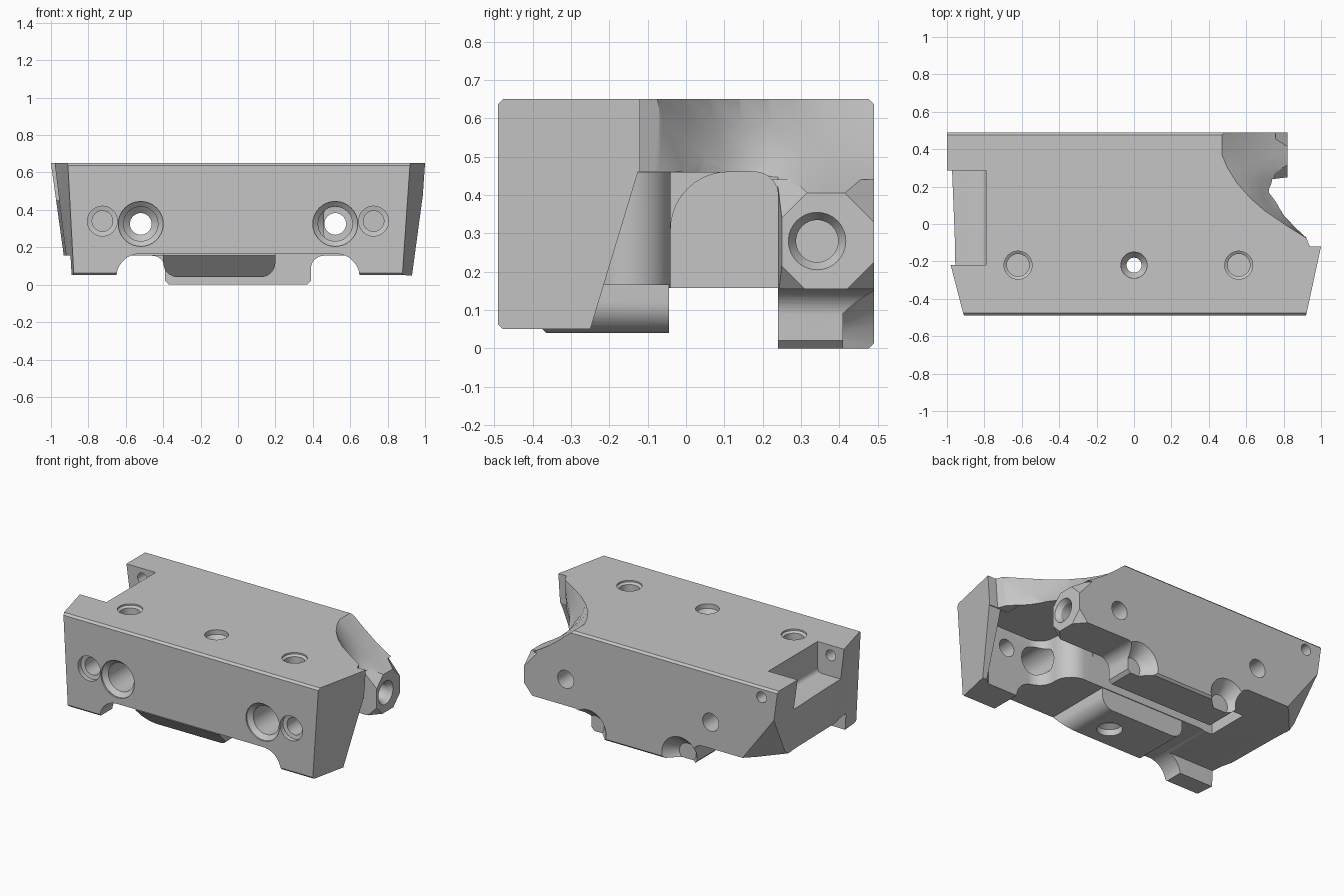
import bpy, bmesh, math
from mathutils import Vector

cube = bpy.data.objects.get("Cube")
if cube:
    bpy.data.objects.remove(cube, do_unlink=True)

grey = bpy.data.materials.new("machined_grey")
grey.use_nodes = True
grey.diffuse_color = (0.56, 0.56, 0.56, 1)
grey.node_tree.nodes["Principled BSDF"].inputs["Base Color"].default_value = grey.diffuse_color


def make(name, bm):
    bmesh.ops.recalc_face_normals(bm, faces=bm.faces[:])
    mesh = bpy.data.meshes.new(name)
    bm.to_mesh(mesh)
    bm.free()
    mesh.materials.append(grey)
    obj = bpy.data.objects.new(name, mesh)
    bpy.context.collection.objects.link(obj)
    return obj


def loft(name, sections):
    """Skin a row of closed sections and cap both ends."""
    bm = bmesh.new()
    rings = [[bm.verts.new(p) for p in s] for s in sections]
    n = len(rings[0])
    for a, b in zip(rings, rings[1:]):
        for i in range(n):
            j = (i + 1) % n
            bm.faces.new((a[i], a[j], b[j], b[i]))
    bm.faces.new(rings[0])
    bm.faces.new(rings[-1])
    bmesh.ops.triangulate(bm, faces=bm.faces[:])
    return make(name, bm)


def place(axis, p, t):
    a, b = p
    return {"x": (t, a, b), "y": (a, t, b), "z": (a, b, t)}[axis]


def prism(name, axis, profile, lo, hi):
    """Extrude a 2D profile along x, y or z."""
    return loft(name, [[place(axis, p, t) for p in profile] for t in (lo, hi)])


def arc(cx, cy, r, a0, a1, n=10):
    angles = [math.radians(a0 + (a1 - a0) * i / n) for i in range(n + 1)]
    return [(cx + r * math.cos(a), cy + r * math.sin(a)) for a in angles]


def rect(x0, x1, y0, y1):
    return [(x0, y0), (x1, y0), (x1, y1), (x0, y1)]


def volume(mesh):
    bm = bmesh.new()
    bm.from_mesh(mesh)
    v = bm.calc_volume()
    bm.free()
    return v


def apply_boolean(tool, operation):
    """Apply the tool, trying the next solver if the block collapses."""
    before = body.data.copy()
    full = volume(before)
    bpy.context.view_layer.objects.active = body
    for solver in ("EXACT", "MANIFOLD", "FLOAT"):
        mod = body.modifiers.new("shape", "BOOLEAN")
        mod.object, mod.operation, mod.solver = tool, operation, solver
        bpy.ops.object.modifier_apply(modifier=mod.name)
        if 0.6 < volume(body.data) / full < 1.2:
            break
        body.data = before.copy()
    bpy.data.objects.remove(tool, do_unlink=True)


def cut(tool):
    apply_boolean(tool, "DIFFERENCE")


def drill(axis, cx, cy, steps):
    """Turned hole: steps are (position along axis, radius)."""
    cut(loft("hole_cutter", [[place(axis, p, t) for p in arc(cx, cy, r, 0, 360, 32)[:-1]]
                             for t, r in steps]))


# Main block: plan outline with ends drawn in towards the bottom
outline = [(-.91, -.49), (.92, -.49), (1, -.12), (.94, -.12), (.92, -.07), (.78, .08),
           (.725, .18), (.74, .24), (.82, .25), (.82, .49), (-1, .49), (-1, .28), (-.98, -.22)]
inset = [.035, -.045, -.045, -.045, -.045, 0, 0, 0, 0, 0, .09, .09, .08]
bottom = [(x + d, y, 0) for (x, y), d in zip(outline, inset)]
body = loft("machined_block", [bottom, [(x, y, .65) for x, y in outline]])

# Front wall underside: low feet joined by a raised arch
half = arc(.525, .04, .125, 90, 5)
arch = [(-1.2, -.2), (-1.2, .05)] + [(-x, z) for x, z in reversed(half)] + half + [(1.2, .05), (1.2, -.2)]
cut(prism("arch_cutter", "y", arch, -.7, .1))

# Back wall underside: raised beside a central lobe
for s in (-1, 1):
    side = [(s * x, z) for x, z in [(.37, -.2), (.37, .0), (.39, .02)] + arc(.46, .085, .07, 180, 90)
            + [(1.3, .155), (1.3, -.2)]]
    cut(prism("lobe_cutter", "y", side, .09, .7))

# Long slot with rounded ceiling, closed at the right end
slot = [(-.04, -.2)] + arc(.11, .31, .15, 180, 90) + arc(.18, .40, .06, 90, 0) + [(.24, -.2)]
cut(prism("slot_cutter", "x", slot, -.62, 1.3))
cut(prism("undercut_cutter", "z", rect(-1.3, -.4, -.36, .25), -.2, .157))

# Flared pocket behind the left front wall
pocket = [(.28, .1), (.28, -.04)] + arc(.34, -.16, .12, 90, 0) + arc(.56, -.18, .10, 180, 270) \
    + [(.86, -.28), (.90, -.25), (.90, .1)]
cut(prism("pocket_cutter", "z", pocket, -.2, .459))
cut(prism("wing_cutter", "x", [(-.125, .461), (-.265, .0), (-.265, -.2), (.1, -.2), (.1, .461)], .85, 1.3))

# Swept scoop on the left back corner
top_curve = [(.47, .60), (.47, .37), (.50, .30), (.55, .22), (.62, .14), (.70, .07), (.81, -.005), (.93, -.08)]
low_curve = [(.83, .60, .40), (.83, .37, .40), (.83, .30, .40), (.80, .24, .40),
             (.75, .18, .42), (.78, .10, .45), (.84, .02, .46), (.94, -.075, .47)]
scoop = []
for (x, y), low in zip(top_curve, low_curve):
    a, b = Vector((x, y, .65)), Vector(low)
    mids = [a.lerp(b, f) - Vector((0, 0, .02 * math.sin(math.pi * f))) for f in (.25, .5, .75)]
    scoop.append([(x, y, .8), a, *mids, b, (1.3, b.y, b.z), (1.3, y, .8)])
cut(loft("scoop_cutter", scoop))

# Square end boss with its four corners clipped at an angle
for y, dy in ((.20, 1), (.53, -1)):
    for z, dz in ((.115, 1), (.44, -1)):
        cut(loft("boss_corner_cutter", [[(x, y, z), (x, y + dy * leg, z), (x, y, z + dz * leg)]
                                        for x, leg in ((.70, .01), (.90, .243))]))

# Right end: top notch and clipped lower back corner
notch = arc(-.82, .48, .03, -90, 0, 5) + [(-.79, .9), (-1.3, .9), (-1.3, .45)]
cut(prism("notch_cutter", "y", notch, -.22, .285))
cut(loft("corner_cutter", [[(-.99, .52, .52), (-.70, .52, .13), (-1.2, .52, .13)],
                           [(-1.01, .26, .20), (-.92, .26, .13), (-1.2, .26, .13)]]))

# Rounded tongue under the front wall, sloped at the front
tongue = arc(-.32, .12, .08, 180, 270) + arc(.12, .12, .08, 270, 360) + [(.2, .2), (-.4, .2)]
apply_boolean(prism("tongue", "y", tongue, -.48, -.045), "UNION")
cut(prism("tongue_slope_cutter", "x", [(-.6, .163), (-.488, .163), (-.35, .025), (-.6, .025)], -.42, .22))

# Small chamfers along the long edges
for y, z, dy, dz in ((-.49, .65, 1, -1), (.49, .65, -1, -1), (-.49, .05, 1, 1), (.49, 0, -1, 1)):
    corner = (y - dy * .02, z - dz * .02)
    edge = [corner, (corner[0] + dy * .053, corner[1]), (corner[0], corner[1] + dz * .053)]
    cut(prism("chamfer_cutter", "x", edge, -1.2, 1.2))

# Holes through the front and back walls
for s in (-1, 1):
    drill("y", s * .52, .325, [(-.6, .12), (-.48, .12), (-.455, .092), (-.20, .092), (-.17, .058), (.6, .058)])
    drill("y", s * .725, .34, [(-.6, .08), (-.46, .08), (-.455, .055), (-.25, .055)])
    drill("y", .03 + s * .33, .04, [(.41, .06), (.49, .13), (.6, .226)])
drill("y", -.885, .585, [(-.30, .035), (.6, .035)])

# Holes in the top and in the end boss
for x in (-.62, .56):
    drill("z", x, -.22, [(.50, .06), (.63, .06), (.64, .075), (.8, .075)])
drill("z", 0, -.22, [(-.1, .075), (.08, .075), (.10, .04), (.58, .04), (.62, .07), (.8, .07)])
drill("x", .342, .28, [(.62, .055), (.79, .055), (.82, .075), (.9, .075)])

# Keep flat faces crisp and bores smooth
bpy.ops.object.select_all(action="DESELECT")
body.select_set(True)
bpy.context.view_layer.objects.active = body
bpy.ops.object.shade_smooth_by_angle(angle=math.radians(25))
